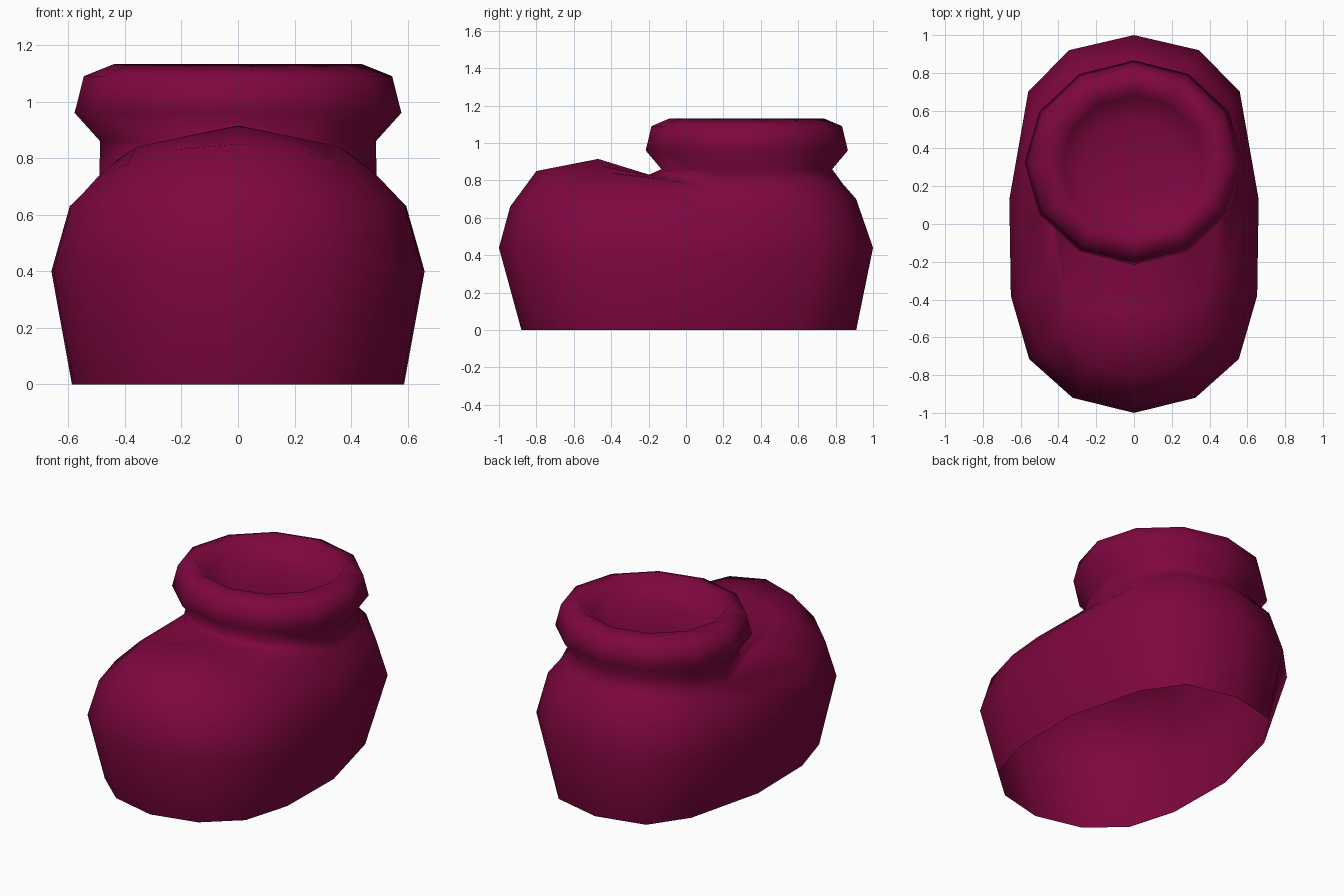
import bpy, bmesh, math

if "Cube" in bpy.data.objects:
    bpy.data.objects.remove(bpy.data.objects["Cube"])

plum = bpy.data.materials.new("plum_wool")
plum.diffuse_color = (0.21, 0.002, 0.05, 1)
plum.use_nodes = True
plum.node_tree.nodes["Principled BSDF"].inputs["Base Color"].default_value = plum.diffuse_color


def loft(name, rings):
    """Skin closed rings of equal length, cap the last one and shade smooth."""
    bm = bmesh.new()
    loops = [[bm.verts.new(p) for p in ring] for ring in rings]
    n = len(loops[0])
    for a, b in zip(loops, loops[1:]):
        for i in range(n):
            j = (i + 1) % n
            bm.faces.new((a[i], a[j], b[j], b[i]))
    bm.faces.new(loops[-1])
    bmesh.ops.remove_doubles(bm, verts=bm.verts, dist=0.001)
    bmesh.ops.recalc_face_normals(bm, faces=bm.faces)
    for f in bm.faces:
        f.smooth = True
    me = bpy.data.meshes.new(name)
    bm.to_mesh(me)
    bm.free()
    me.materials.append(plum)
    ob = bpy.data.objects.new(name, me)
    bpy.context.collection.objects.link(ob)
    return ob


def mirrored(half):
    """Half ring from heel to toe on +x, completed on -x."""
    return half + [(-x, y, z) for x, y, z in half[-2:0:-1]]


def collar(r, z):
    """Half of a twelve-sided ring; one point doubles so it joins the foot loops."""
    return [(r * math.cos(math.radians(a)), .325 + .935 * r * math.sin(math.radians(a)), z)
            for a in (90, 60, 30, 0, -30, -30, -60, -90)]


# Foot: hollow sole edge, widest loop, shoulder, then loops over the toe to the ankle
widest = [(0, 1.0, .44), (.345, .92, .44), (.56, .70, .43), (.66, .13, .40),
          (.652, -.38, .40), (.555, -.715, .42), (.325, -.92, .44), (0, -1.0, .44)]
shoulder = [(0, .91, .70), (.31, .84, .70), (.52, .64, .67), (.595, .15, .63),
            (.59, -.38, .63), (.50, -.68, .64), (.29, -.87, .66), (0, -.94, .66)]
instep = [(0, .84, .78), (.28, .77, .78), (.47, .58, .75), (.49, .28, .73),
          (.49, -.28, .74), (.39, -.58, .78), (.22, -.75, .83), (0, -.80, .85)]
ridge = instep[:4] + [(.43, -.02, .79), (.36, -.41, .84), (.18, -.46, .878), (0, -.47, .915)]
saddle = instep[:4] + [(.42, .06, .80), (.31, -.09, .81), (.15, -.18, .825), (0, -.20, .83)]
sole = [(x * .89, y * (.91 if y > 0 else .88), 0) for x, y, z in widest]
sole[2] = (.465, .61, 0)

# Cuff: rolled collar continuing from the ankle, with a shallow sunken opening
profile = [(.488, .86), (.578, .96), (.545, 1.09), (.44, 1.132), (.38, 1.06), (.25, 1.02)]
rings = [sole, widest, shoulder, instep, ridge, saddle] + [collar(r, z) for r, z in profile]
loft("bootie", [mirrored(h) for h in rings])
